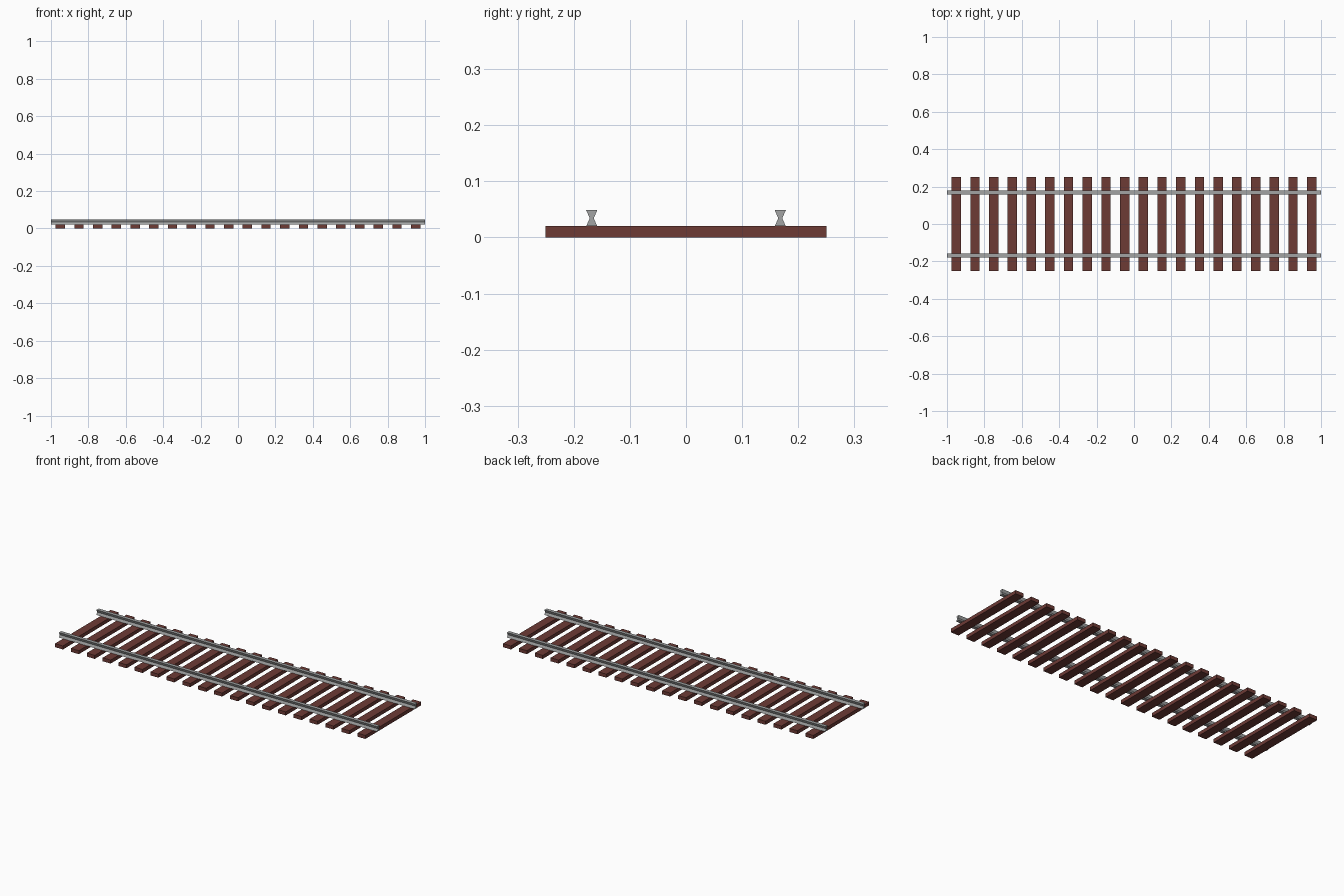
import bpy, bmesh

if "Cube" in bpy.data.objects:
    bpy.data.objects.remove(bpy.data.objects["Cube"])

def material(name, rgb):
    m = bpy.data.materials.new(name)
    m.diffuse_color = (*rgb, 1)
    m.use_nodes = True
    m.node_tree.nodes["Principled BSDF"].inputs["Base Color"].default_value = m.diffuse_color
    return m

wood = material("brown_wood", (0.155, 0.043, 0.036))
steel = material("grey_steel", (0.36, 0.37, 0.37))

def extrude_x(name, profile, x0, x1, mat):
    """Solid bar along x from a (y, z) outline."""
    bm = bmesh.new()
    a = [bm.verts.new((x0, y, z)) for y, z in profile]
    b = [bm.verts.new((x1, y, z)) for y, z in profile]
    n = len(profile)
    bm.faces.new(a)
    bm.faces.new(b)
    for i in range(n):
        j = (i + 1) % n
        bm.faces.new((a[i], a[j], b[j], b[i]))
    bmesh.ops.recalc_face_normals(bm, faces=bm.faces)
    mesh = bpy.data.meshes.new(name)
    bm.to_mesh(mesh)
    bm.free()
    mesh.materials.append(mat)
    ob = bpy.data.objects.new(name, mesh)
    bpy.context.collection.objects.link(ob)
    return ob

# Sleepers: twenty flat planks, evenly spaced
plank = [(-0.25, 0), (0.25, 0), (0.25, 0.02), (-0.25, 0.02)]
for i in range(20):
    x = -0.95 + 0.1 * i
    extrude_x(f"sleeper_{i + 1}", plank, x - 0.025, x + 0.025, wood)

# Rails: hourglass profile pinched at the waist
half = [(0.01, 0.02), (0.0035, 0.034), (0.01, 0.049)]
for name, y in (("front_rail", -0.168), ("back_rail", 0.168)):
    outline = [(y + w, z) for w, z in half] + [(y - w, z) for w, z in reversed(half)]
    extrude_x(name, outline, -1, 1, steel)
